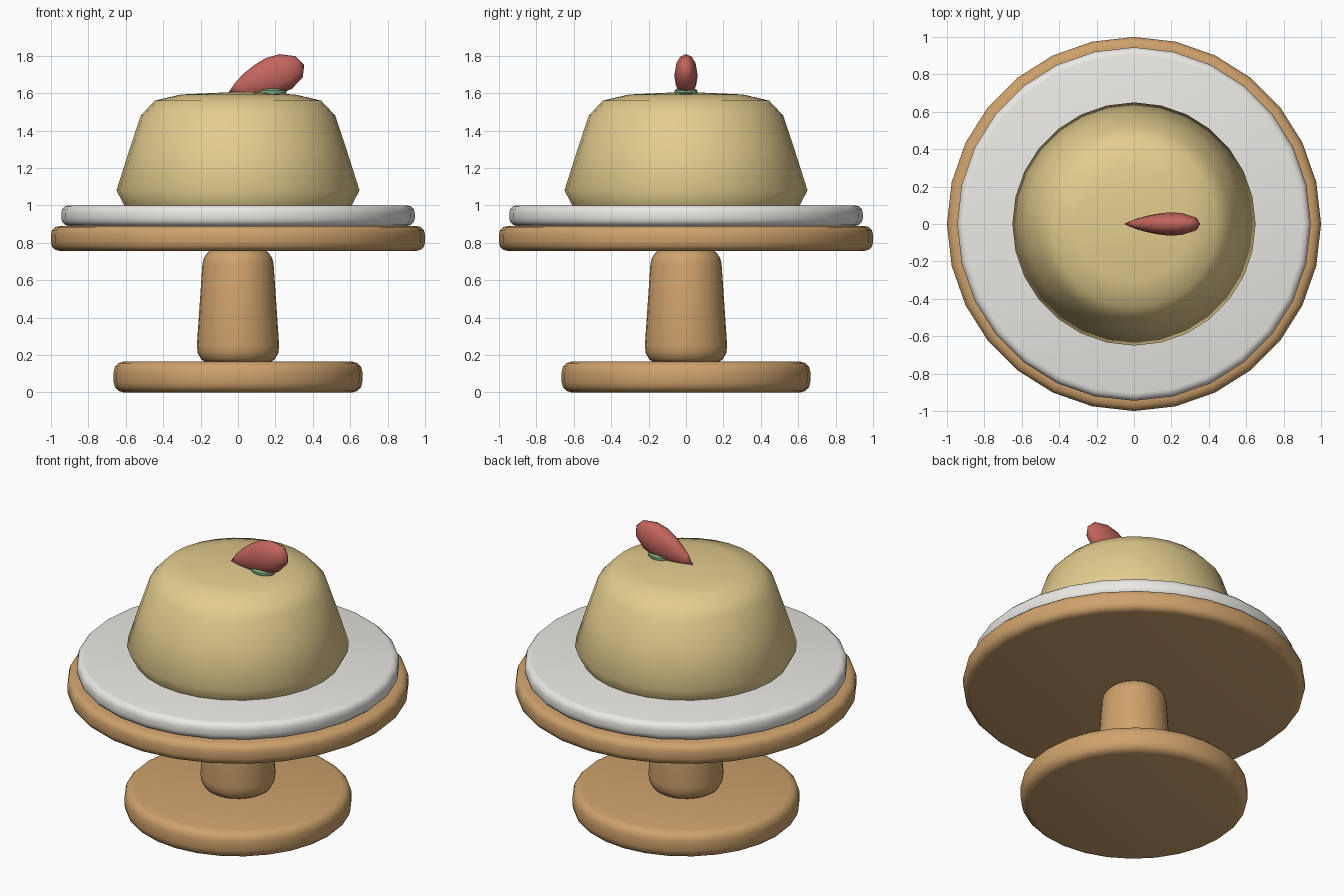
import bpy, bmesh
from math import sin, cos, pi, radians
from mathutils import Matrix

if "Cube" in bpy.data.objects:
    bpy.data.objects.remove(bpy.data.objects["Cube"])


def material(name, rgb):
    m = bpy.data.materials.new(name)
    m.diffuse_color = (*rgb, 1)
    m.use_nodes = True
    m.node_tree.nodes["Principled BSDF"].inputs["Base Color"].default_value = m.diffuse_color
    return m


WOOD = material("wood", (0.62, 0.36, 0.15))
CERAMIC = material("ceramic", (0.83, 0.81, 0.77))
CUSTARD = material("custard", (0.77, 0.61, 0.27))
RED = material("berry_red", (0.55, 0.13, 0.11))
GREEN = material("leaf_green", (0.20, 0.40, 0.20))


def lathe(name, profile, mat, sides=28, matrix=Matrix(), angle=40):
    """Revolve (radius, height) points about z; radius 0 becomes a pole."""
    bm = bmesh.new()
    rings = []
    for r, z in profile:
        count = 1 if r == 0 else sides
        rings.append([bm.verts.new((r * cos(2 * pi * i / sides),
                                    r * sin(2 * pi * i / sides), z))
                      for i in range(count)])
    for a, b in zip(rings, rings[1:]):
        for i in range(sides):
            j = (i + 1) % sides
            if len(a) == 1:
                bm.faces.new((a[0], b[j], b[i]))
            elif len(b) == 1:
                bm.faces.new((a[i], a[j], b[0]))
            else:
                bm.faces.new((a[i], a[j], b[j], b[i]))
    for ring in (rings[0], rings[-1]):
        if len(ring) > 1:
            bm.faces.new(ring)
    bm.transform(matrix)
    bmesh.ops.recalc_face_normals(bm, faces=bm.faces)
    mesh = bpy.data.meshes.new(name)
    bm.to_mesh(mesh)
    bm.free()
    mesh.materials.append(mat)
    obj = bpy.data.objects.new(name, mesh)
    bpy.context.collection.objects.link(obj)
    bpy.ops.object.select_all(action='DESELECT')
    obj.select_set(True)
    bpy.context.view_layer.objects.active = obj
    bpy.ops.object.shade_smooth_by_angle(angle=radians(angle))
    return obj


def rounded_disc(name, r, z0, z1, bevel, mat):
    steps = [radians(a) for a in (0, 30, 60, 90)]
    low = [(r - bevel + bevel * sin(a), z0 + bevel - bevel * cos(a)) for a in steps]
    high = [(x, z0 + z1 - z) for x, z in reversed(low)]
    return lathe(name, low + high, mat)


# Stand
rounded_disc("stand_foot", 0.665, 0.0, 0.165, 0.055, WOOD)
lathe("stand_column", [(0.17, 0.16), (0.197, 0.177), (0.215, 0.21), (0.22, 0.25),
                       (0.19, 0.69), (0.182, 0.72), (0.165, 0.745), (0.14, 0.765)], WOOD)
rounded_disc("stand_top", 1.0, 0.757, 0.89, 0.045, WOOD)

# Plate
rounded_disc("plate", 0.945, 0.89, 1.0, 0.04, CERAMIC)

# Pudding
lathe("pudding", [(0.0, 0.995), (0.605, 0.995), (0.65, 1.08), (0.58, 1.30), (0.52, 1.48),
                  (0.445, 1.56), (0.305, 1.593), (0.0, 1.607)], CUSTARD, angle=60)

# Strawberry: tapered body, squashed sideways, leaning on the pudding
lean = (Matrix.Translation((-0.05, 0, 1.605)) @ Matrix.Rotation(radians(70), 4, 'Y')
        @ Matrix.Diagonal((1, 0.6, 1, 1)))
lathe("strawberry", [(0.0, 0.0), (0.04, 0.056), (0.068, 0.115), (0.09, 0.18), (0.104, 0.25),
                     (0.098, 0.325), (0.06, 0.40), (0.0, 0.43)],
      RED, sides=12, matrix=lean, angle=60)

# Leaf under the strawberry
lathe("strawberry_leaf", [(0.07, 1.59), (0.08, 1.603), (0.078, 1.615), (0.06, 1.625)], GREEN,
      sides=12, matrix=Matrix.Translation((0.18, 0, 0)) @ Matrix.Diagonal((1, 0.78, 1, 1)))
